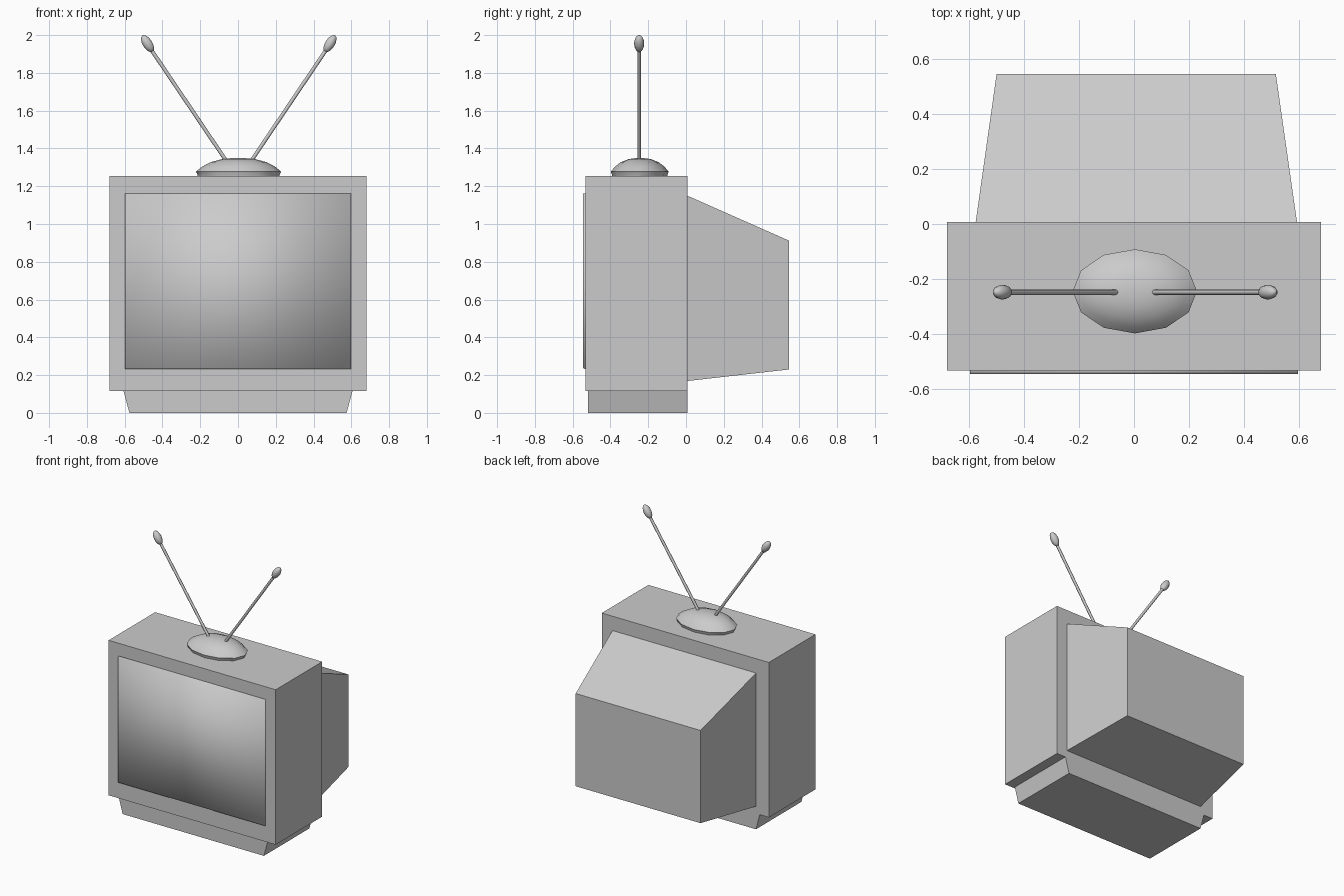
import bpy, bmesh, math
from mathutils import Vector

if "Cube" in bpy.data.objects:
    bpy.data.objects.remove(bpy.data.objects["Cube"])


def finish(name, bm, smooth=False):
    bmesh.ops.recalc_face_normals(bm, faces=bm.faces)
    mesh = bpy.data.meshes.new(name)
    bm.to_mesh(mesh)
    bm.free()
    obj = bpy.data.objects.new(name, mesh)
    bpy.context.collection.objects.link(obj)
    for p in mesh.polygons:
        p.use_smooth = smooth
    return obj


def loft(name, rings, smooth=False):
    """Skin a closed solid through rings of equal length."""
    bm = bmesh.new()
    loops = [[bm.verts.new(p) for p in ring] for ring in rings]
    n = len(loops[0])
    for a, b in zip(loops, loops[1:]):
        for i in range(n):
            j = (i + 1) % n
            bm.faces.new((a[i], a[j], b[j], b[i]))
    bm.faces.new(loops[0][::-1])
    bm.faces.new(loops[-1])
    return finish(name, bm, smooth)


def rect_y(y, x0, x1, z0, z1):
    return [(x0, y, z0), (x1, y, z0), (x1, y, z1), (x0, y, z1)]


def rect_z(z, x, y0, y1):
    return [(-x, y0, z), (x, y0, z), (x, y1, z), (-x, y1, z)]


def shade_by_angle(obj, angle):
    bpy.ops.object.select_all(action='DESELECT')
    obj.select_set(True)
    bpy.context.view_layer.objects.active = obj
    bpy.ops.object.shade_smooth_by_angle(angle=math.radians(angle))


# Main body: cabinet, tapered tube housing and plinth
loft("cabinet", [rect_y(-0.533, -0.68, 0.68, 0.115, 1.255),
                 rect_y(0.008, -0.68, 0.68, 0.115, 1.255)])
loft("tube_housing", [rect_y(0.0, -0.577, 0.594, 0.168, 1.153),
                      rect_y(0.545, -0.50, 0.516, 0.23, 0.912)])
loft("plinth", [rect_z(0.0, 0.575, -0.52, 0.008),
                rect_z(0.116, 0.606, -0.52, 0.008)])

# Screen: thin softly shaded slab standing proud of the cabinet
loft("screen", [rect_y(-0.545, -0.597, 0.597, 0.237, 1.16),
                rect_y(-0.525, -0.597, 0.597, 0.228, 1.163)], smooth=True)

# Antenna base: low twelve-sided oval dome with a rim
profile = [(0.95, 1.25), (0.97, 1.265), (1.0, 1.277), (0.86, 1.303),
           (0.66, 1.327), (0.40, 1.343), (0.15, 1.349)]
dome = loft("antenna_base", [
    [(0.003 + 0.226 * r * math.cos(i * math.tau / 12),
      -0.245 + 0.153 * r * math.sin(i * math.tau / 12), z) for i in range(12)]
    for r, z in profile])
shade_by_angle(dome, 40)


def spindle(name, start, end, stations, sides):
    """Round part along an axis; stations are (fraction, radius)."""
    a, b = Vector(start), Vector(end)
    q = (b - a).to_track_quat('Z', 'Y')
    rings = []
    for t, r in stations:
        rings.append([a.lerp(b, t) + q @ Vector((r * math.cos(k * math.tau / sides),
                                                 r * math.sin(k * math.tau / sides), 0))
                      for k in range(sides)])
    obj = loft(name, rings)
    shade_by_angle(obj, 50)
    return obj


# Antennas: a rod and an egg-shaped tip on each side
tip_stations = [(0.5 - 0.5 * math.cos(math.pi * i / 8),
                 max(0.002, 0.027 * math.sin(math.pi * i / 8))) for i in range(9)]
for side, label in ((-1, "left"), (1, "right")):
    off, y = 0.004, -0.248
    spindle(f"{label}_antenna_rod", (side * 0.06 + off, y, 1.325),
            (side * 0.465 + off, y, 1.925), [(0, 0.01), (1, 0.01)], 8)
    spindle(f"{label}_antenna_tip", (side * 0.456 + off, y, 1.912),
            (side * 0.51 + off, y, 1.998), tip_stations, 10)
